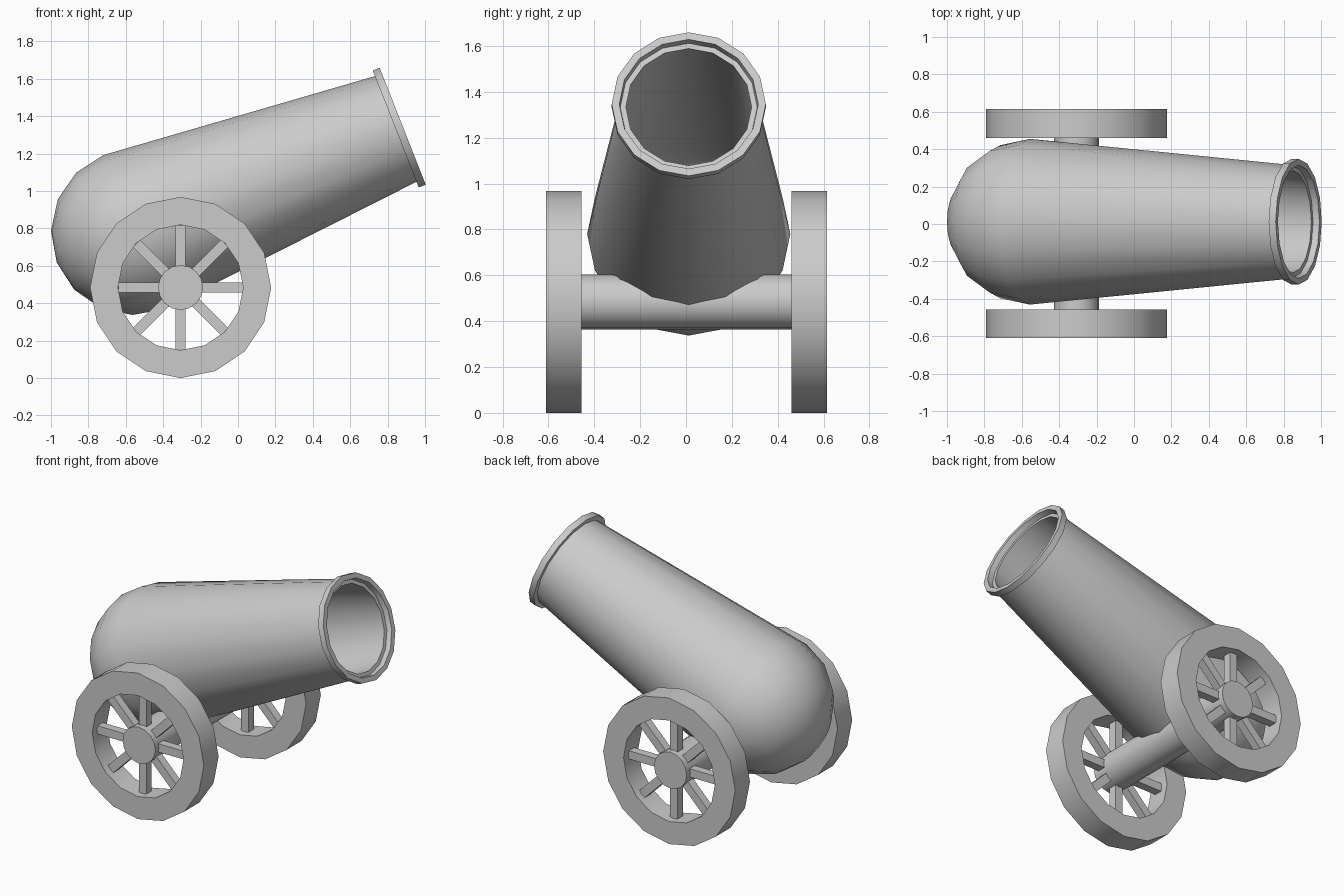
import bpy, bmesh
from math import sin, cos, pi, radians
from mathutils import Matrix, Vector

if "Cube" in bpy.data.objects:
    bpy.data.objects.remove(bpy.data.objects["Cube"])

SIDES = 16


def finish(bm, name, matrix):
    bmesh.ops.remove_doubles(bm, verts=bm.verts, dist=1e-5)
    bmesh.ops.recalc_face_normals(bm, faces=bm.faces)
    bm.transform(matrix)
    mesh = bpy.data.meshes.new(name)
    bm.to_mesh(mesh)
    bm.free()
    ob = bpy.data.objects.new(name, mesh)
    bpy.context.collection.objects.link(ob)
    bpy.ops.object.select_all(action='DESELECT')
    ob.select_set(True)
    bpy.context.view_layer.objects.active = ob
    bpy.ops.object.shade_smooth_by_angle(angle=radians(30))
    return ob


def lathe(name, profile, matrix, closed=False):
    """Spin (radius, height) points around local z."""
    bm = bmesh.new()
    vs = [bm.verts.new((r, 0, h)) for r, h in profile]
    pairs = list(zip(vs, vs[1:])) + ([(vs[-1], vs[0])] if closed else [])
    edges = [bm.edges.new(p) for p in pairs]
    bmesh.ops.spin(bm, geom=vs + edges, cent=(0, 0, 0), axis=(0, 0, 1),
                   angle=2 * pi, steps=SIDES, use_duplicate=False)
    return finish(bm, name, matrix)


# Barrel: tapered shell with a domed breech, tilted upward
tilt = Matrix.Translation((-0.557, 0.012, 0.78)) @ Matrix.Rotation(radians(90 - 21.5), 4, 'Y')
R, WALL, LENGTH = 0.443, 0.03, 1.51


def dome(r):
    return [(r * sin(a), -r * cos(a)) for a in (i * pi / 8 for i in range(5))]


outer = dome(R) + [(0.303, LENGTH)]
inner = [(0.274, LENGTH)] + dome(R - WALL)[::-1]
lathe("barrel", outer + inner, tilt)

# Muzzle ring: thin band standing proud of the barrel mouth
lathe("muzzle_ring", [(0.298, 1.505), (0.336, 1.505), (0.336, 1.545), (0.303, 1.545)],
      tilt, closed=True)

# Axle: its ends form the wheel hubs
AX, AZ = -0.307, 0.484
across = Matrix.Translation((AX, 0.002, AZ)) @ Matrix.Rotation(radians(90), 4, 'X')
lathe("axle", [(0, -0.6), (0.12, -0.6), (0.12, 0.6), (0, 0.6)], across)

# Wheels: rim and eight square spokes on each side
for side, label in ((-1, "front"), (1, "back")):
    place = Matrix.Translation((AX, 0.002 + side * 0.535, AZ)) @ Matrix.Rotation(radians(90), 4, 'X')
    lathe(label + "_wheel_rim",
          [(0.335, -0.077), (0.484, -0.077), (0.484, 0.077), (0.335, 0.077)],
          place, closed=True)
    bm = bmesh.new()
    for i in range(8):
        m = (Matrix.Rotation(i * pi / 4, 4, 'Z') @ Matrix.Translation((0.215, 0, 0))
             @ Matrix.Diagonal(Vector((0.235, 0.055, 0.055, 1))))
        bmesh.ops.create_cube(bm, size=1, matrix=m)
    finish(bm, label + "_wheel_spokes", place)
